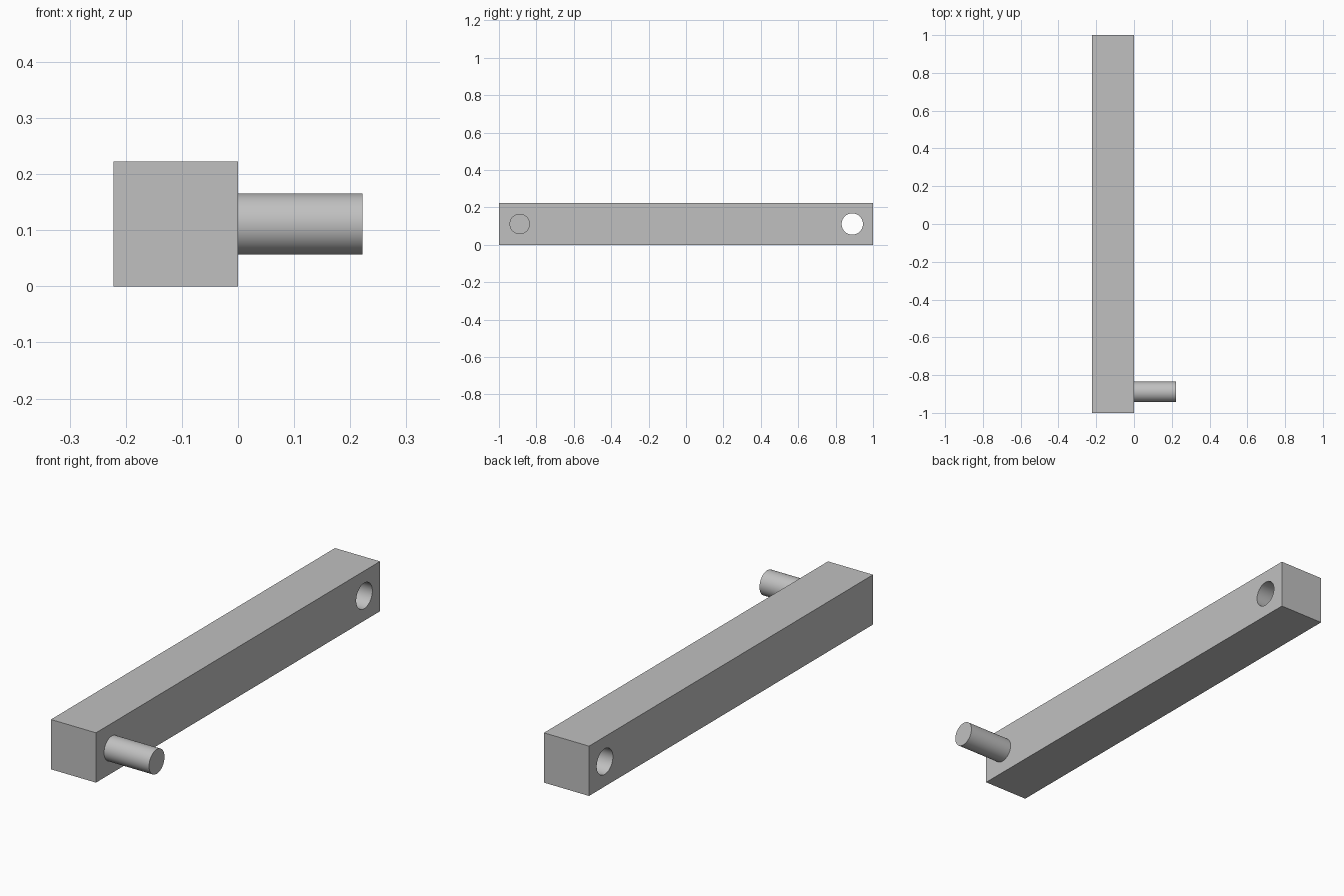
import bpy
import math

if "Cube" in bpy.data.objects:
    bpy.data.objects.remove(bpy.data.objects["Cube"], do_unlink=True)

SIDE = 0.222          # square section of the bar
MID = SIDE / 2
END_Y = 1 - MID       # distance of pin and hole from the middle

grey = bpy.data.materials.new("plain_grey")
grey.use_nodes = True
colour = (0.53, 0.53, 0.53, 1)
grey.diffuse_color = colour
grey.node_tree.nodes["Principled BSDF"].inputs["Base Color"].default_value = colour


def rod(name, radius, x0, x1, y):
    """Round rod lying along x at the bar's mid height."""
    bpy.ops.mesh.primitive_cylinder_add(
        vertices=64, radius=radius, depth=x1 - x0,
        location=((x0 + x1) / 2, y, MID), rotation=(0, math.pi / 2, 0))
    ob = bpy.context.object
    ob.name = name
    ob.data.materials.append(grey)
    return ob


# Square bar
bpy.ops.mesh.primitive_cube_add(size=1, location=(-MID, 0, MID))
bar = bpy.context.object
bar.name = "bar"
bar.scale = (SIDE, 2, SIDE)
bpy.ops.object.transform_apply(location=False, rotation=False, scale=True)
bar.data.materials.append(grey)

# Through hole at the back end
cutter = rod("hole_cutter", 0.057, -SIDE - 0.1, 0.1, END_Y)
cutter.hide_render = True
cut = bar.modifiers.new("hole", "BOOLEAN")
cut.operation = "DIFFERENCE"
cut.solver = "EXACT"
cut.object = cutter
bpy.context.view_layer.objects.active = bar
bpy.ops.object.modifier_apply(modifier=cut.name)
bpy.data.objects.remove(cutter, do_unlink=True)

# Pin at the front end
pin = rod("pin", 0.0545, 0, SIDE, -END_Y)

# Smooth round walls, sharp edges
for ob in (bar, pin):
    bpy.ops.object.select_all(action="DESELECT")
    ob.select_set(True)
    bpy.context.view_layer.objects.active = ob
    bpy.ops.object.shade_smooth_by_angle(angle=math.radians(30))
